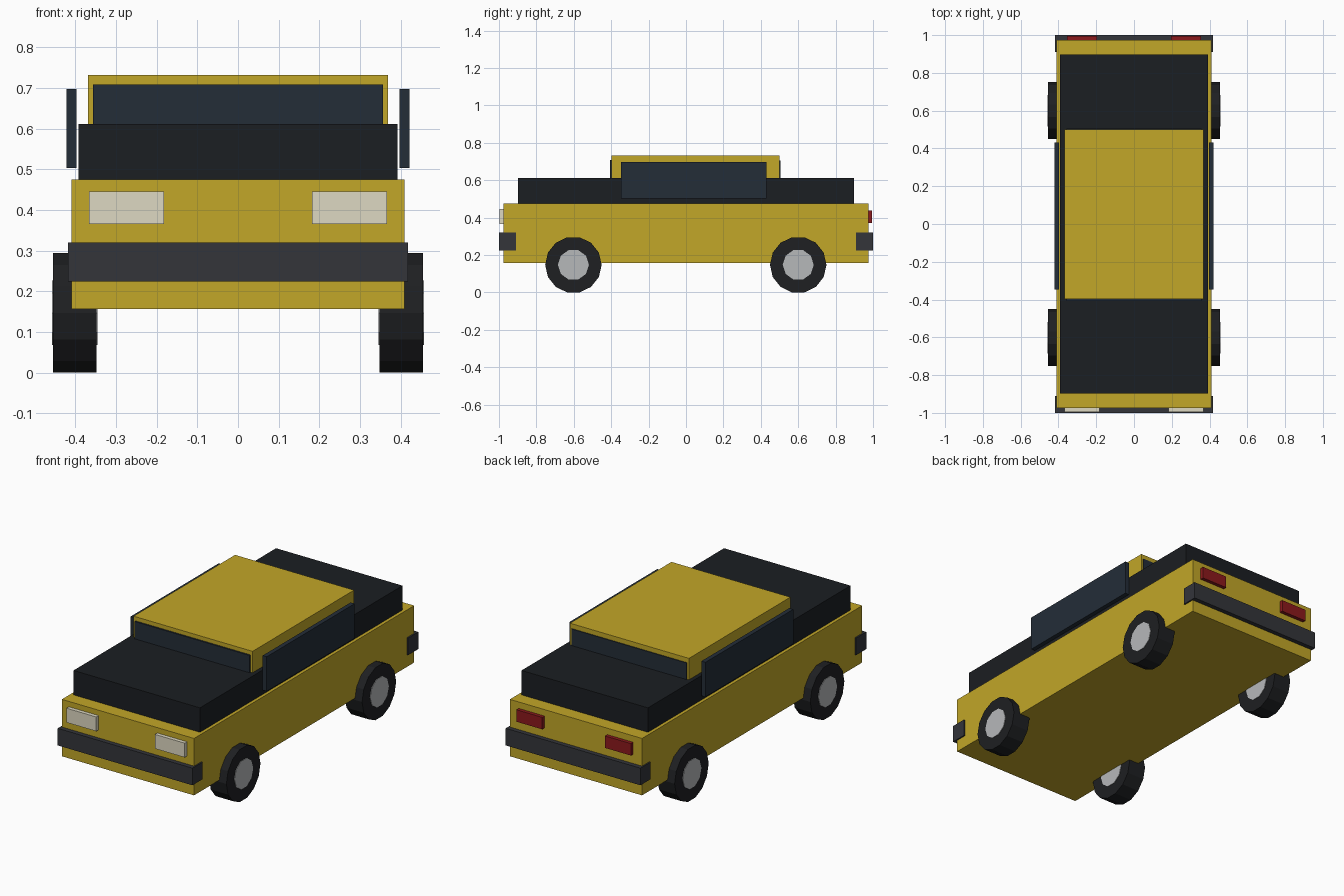
import bpy
import math

if "Cube" in bpy.data.objects:
    bpy.data.objects.remove(bpy.data.objects["Cube"])


def material(name, rgb):
    m = bpy.data.materials.new(name)
    m.diffuse_color = (*rgb, 1)
    m.use_nodes = True
    m.node_tree.nodes["Principled BSDF"].inputs["Base Color"].default_value = m.diffuse_color
    return m


YELLOW = material("yellow_paint", (0.54, 0.385, 0.021))
BLACK = material("black_paint", (0.011, 0.013, 0.016))
GLASS = material("dark_glass", (0.017, 0.026, 0.039))
BUMPER = material("bumper_grey", (0.033, 0.035, 0.042))
RUBBER = material("rubber", (0.013, 0.014, 0.016))
METAL = material("hub_metal", (0.47, 0.48, 0.49))
LAMP = material("lamp_cream", (0.73, 0.69, 0.54))
RED = material("lamp_red", (0.26, 0.01, 0.012))


def box(name, xs, ys, zs, mat):
    """Axis-aligned box given as (min, max) pairs."""
    spans = (xs, ys, zs)
    bpy.ops.mesh.primitive_cube_add(size=1, location=[(a + b) / 2 for a, b in spans])
    o = bpy.context.object
    o.name = name
    o.scale = [b - a for a, b in spans]
    bpy.ops.object.transform_apply(location=False, rotation=False, scale=True)
    o.data.materials.append(mat)


def disc(name, sides, radius, x0, x1, side, y, z, mat):
    """Cylinder lying along x, between x0 and x1 on the given side."""
    bpy.ops.mesh.primitive_cylinder_add(
        vertices=sides, radius=radius, depth=x1 - x0,
        location=(side * (x0 + x1) / 2, y, z), rotation=(0, math.pi / 2, 0))
    o = bpy.context.object
    o.name = name
    o.data.materials.append(mat)


# Body, upper deck and cabin
box("body", (-0.41, 0.41), (-0.975, 0.975), (0.156, 0.475), YELLOW)
box("upper_deck", (-0.392, 0.392), (-0.897, 0.897), (0.475, 0.612), BLACK)
box("cabin", (-0.369, 0.369), (-0.398, 0.501), (0.55, 0.732), YELLOW)

# Windscreen and rear window
box("windscreen", (-0.357, 0.357), (-0.407, -0.38), (0.55, 0.709), GLASS)
box("rear_window", (-0.357, 0.357), (0.48, 0.506), (0.55, 0.705), GLASS)

# Bumpers
box("front_bumper", (-0.418, 0.418), (-1.0, -0.91), (0.224, 0.32), BUMPER)
box("rear_bumper", (-0.418, 0.418), (0.91, 1.0), (0.224, 0.32), BUMPER)

for side, label in ((-1, "left"), (1, "right")):
    def span(a, b):
        return tuple(sorted((side * a, side * b)))

    # Side windows stand slightly clear of the deck
    box(label + "_side_window", span(0.397, 0.422), (-0.348, 0.431), (0.503, 0.697), GLASS)
    # Lamps
    box(label + "_headlight", span(0.182, 0.367), (-0.996, -0.96), (0.365, 0.445), LAMP)
    box(label + "_tail_light", span(0.195, 0.355), (0.96, 0.995), (0.372, 0.439), RED)
    # Wheels: 14-sided tyres with 10-sided hubs
    for y, end in ((-0.602, "front"), (0.6, "rear")):
        disc(f"{end}_{label}_tyre", 14, 0.151, 0.348, 0.455, side, y, 0.1472, RUBBER)
        disc(f"{end}_{label}_hub", 10, 0.083, 0.345, 0.458, side, y, 0.1472, METAL)
